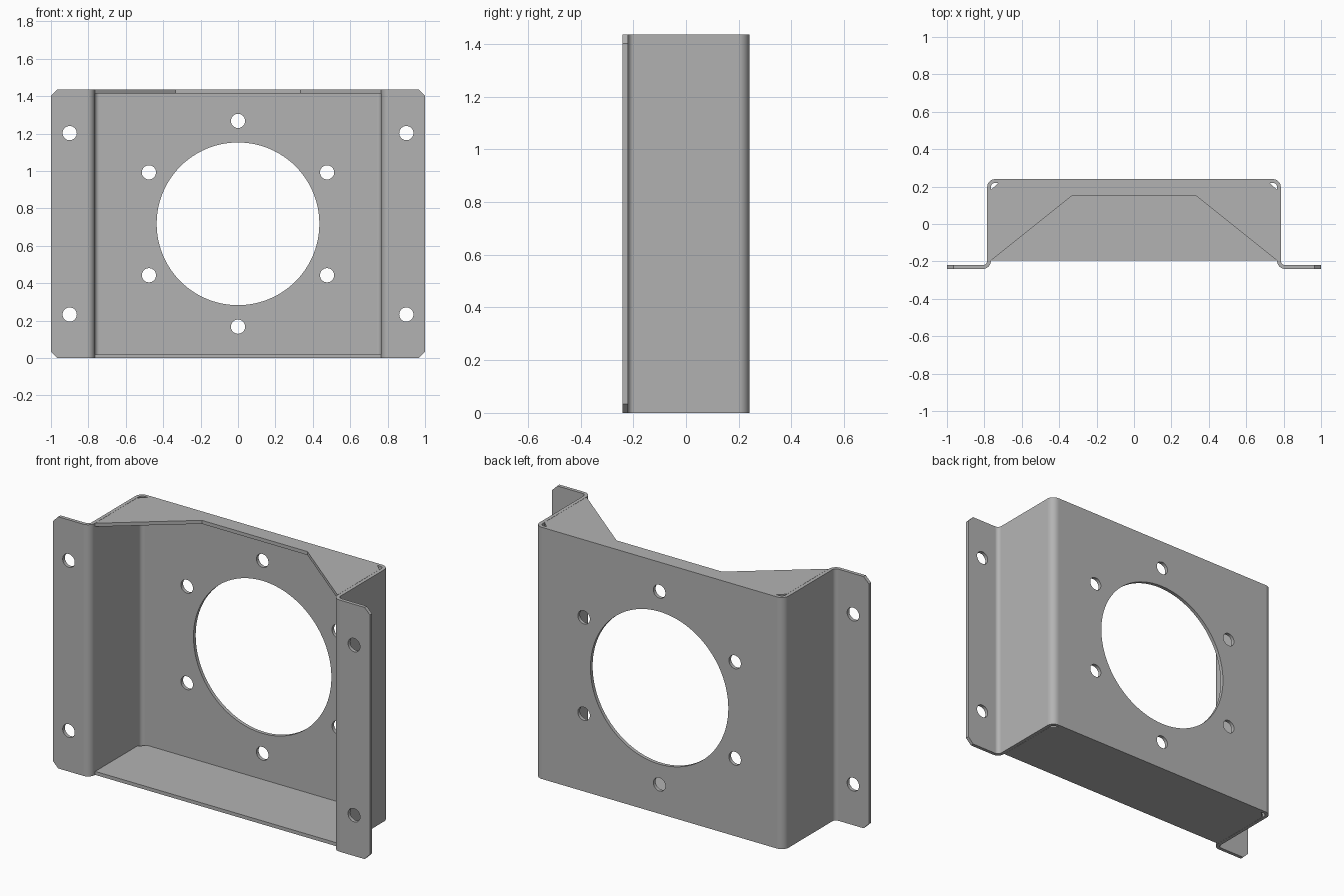
import bpy, bmesh
from math import sin, cos, pi, radians
from mathutils import Matrix

if "Cube" in bpy.data.objects:
    bpy.data.objects.remove(bpy.data.objects["Cube"])

HEIGHT = 1.435
SHEET = 0.02
MID = HEIGHT / 2

steel = bpy.data.materials.new("grey steel")
steel.use_nodes = True
colour = (0.45, 0.45, 0.45, 1)
steel.diffuse_color = colour
steel.node_tree.nodes["Principled BSDF"].inputs["Base Color"].default_value = colour


def sheet_part(name, outlines, thickness, matrix):
    """Fill an outline (further outlines are holes), thicken it and place it."""
    bm = bmesh.new()
    for outline in outlines:
        verts = [bm.verts.new((x, y, 0)) for x, y in outline]
        for i, vert in enumerate(verts):
            bm.edges.new((verts[i - 1], vert))
    bmesh.ops.triangle_fill(bm, edges=bm.edges[:], use_beauty=True)
    made = bmesh.ops.extrude_face_region(bm, geom=bm.faces[:])["geom"]
    verts = [v for v in made if isinstance(v, bmesh.types.BMVert)]
    bmesh.ops.translate(bm, verts=verts, vec=(0, 0, thickness))
    bm.transform(matrix)
    bmesh.ops.recalc_face_normals(bm, faces=bm.faces[:])
    mesh = bpy.data.meshes.new(name)
    bm.to_mesh(mesh)
    bm.free()
    mesh.materials.append(steel)
    mesh.shade_smooth()
    mesh.set_sharp_from_angle(angle=radians(30))
    bpy.context.collection.objects.link(bpy.data.objects.new(name, mesh))


def lying(z):
    return Matrix.Translation((0, 0, z))


def upright(y):
    return Matrix.Translation((0, y, 0)) @ Matrix.Rotation(pi / 2, 4, "X")


def arc(cx, cy, radius, start, end, steps=8):
    angles = [radians(start + (end - start) * i / steps) for i in range(steps + 1)]
    return [(cx + radius * cos(a), cy + radius * sin(a)) for a in angles]


def circle(cx, cy, radius, steps=32):
    return arc(cx, cy, radius, 0, 360, steps)[:-1]


def mirrored(points):
    return points + [(-x, y) for x, y in reversed(points)]


def wall_skin(offset):
    """One surface of a side wall with its two bends."""
    return (arc(0.808, -0.197, 0.033 + offset, 270, 180)
            + arc(0.742, 0.197, 0.033 - offset, 0, 90))


# Back panel with the bore and its ring of bolt holes
panel = mirrored([(0.742, 0), (0.742, HEIGHT)])
bolts = [circle(0.55 * sin(i * pi / 3), MID + 0.55 * cos(i * pi / 3), 0.038) for i in range(6)]
sheet_part("back_panel", [panel, circle(0, MID, 0.435, 96)] + bolts, SHEET, upright(0.24))

# Side walls and chamfered mounting flanges
wall = wall_skin(-SHEET / 2) + wall_skin(SHEET / 2)[::-1]
flange = [(0.808, 0), (0.966, 0), (1, 0.034),
          (1, HEIGHT - 0.034), (0.966, HEIGHT), (0.808, HEIGHT)]
for name, side in (("left", 1), ("right", -1)):
    sheet_part(name + "_wall", [[(side * x, y) for x, y in wall]], HEIGHT, lying(0))
    holes = [circle(side * 0.9, MID + dz, 0.038) for dz in (-0.485, 0.485)]
    sheet_part(name + "_flange", [[(side * x, z) for x, z in flange]] + holes,
               SHEET, upright(-0.22))

# End plates, with clipped back corners that leave small relief gaps
back_edge = [(0.764, -0.195), (0.764, 0.183), (0.725, 0.22)]
sheet_part("bottom_plate", [mirrored(back_edge)], SHEET, lying(0))
sheet_part("top_plate", [mirrored([(0.333, 0.15)] + back_edge)], SHEET, lying(HEIGHT - SHEET))
